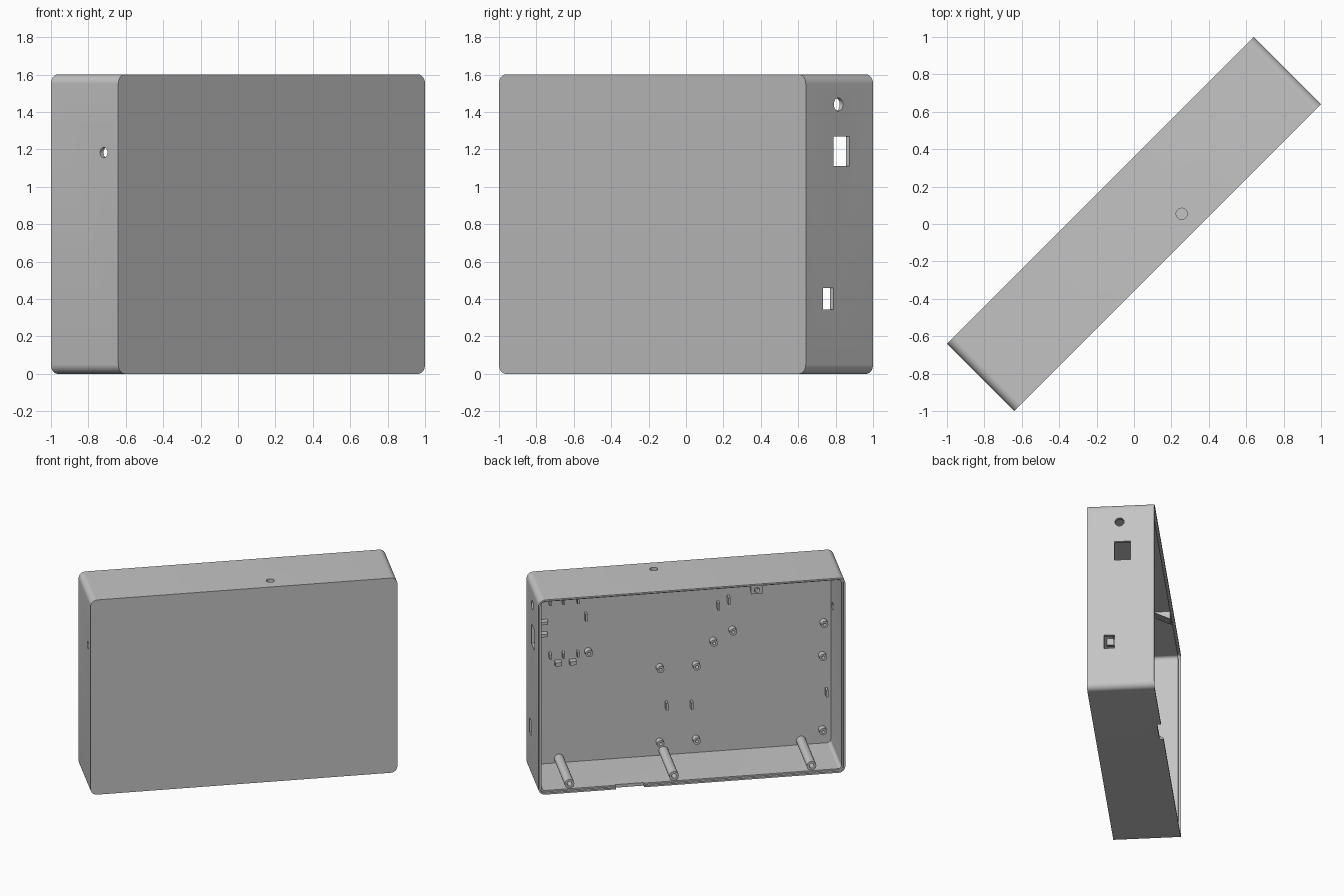
import bpy, bmesh, math
from mathutils import Matrix, Vector

if "Cube" in bpy.data.objects:
    bpy.data.objects.remove(bpy.data.objects["Cube"])

# Local frame: u along the length, d = depth from the open rim, z up
HALF, DEPTH, HEIGHT, WALL = 1.16, 0.509, 1.6, 0.025
FLOOR = DEPTH - WALL
TURN = Matrix.Rotation(math.radians(45), 4, 'Z')

grey = bpy.data.materials.new("case_grey")
grey.use_nodes = True
grey.diffuse_color = (0.55, 0.55, 0.55, 1)
grey.node_tree.nodes["Principled BSDF"].inputs["Base Color"].default_value = grey.diffuse_color


def pos(u, d, z):
    return Vector((u, DEPTH / 2 - d, z))


def finish(bm, name):
    bmesh.ops.recalc_face_normals(bm, faces=bm.faces)
    bm.transform(TURN)
    mesh = bpy.data.meshes.new(name)
    bm.to_mesh(mesh)
    bm.free()
    mesh.materials.append(grey)
    obj = bpy.data.objects.new(name, mesh)
    bpy.context.collection.objects.link(obj)
    return obj


def smooth(obj):
    bpy.ops.object.select_all(action='DESELECT')
    obj.select_set(True)
    bpy.context.view_layer.objects.active = obj
    bpy.ops.object.shade_smooth_by_angle(angle=math.radians(35))


def rounded_slab(name, inset, radius, d0, d1):
    """Rounded rectangle in u and z, extruded along the depth."""
    bm = bmesh.new()
    verts = []
    for k, (su, sz) in enumerate([(1, 1), (-1, 1), (-1, -1), (1, -1)]):
        cu = su * (HALF - inset - radius)
        cz = HEIGHT / 2 + sz * (HEIGHT / 2 - inset - radius)
        for i in range(9):
            a = math.pi / 2 * (k + i / 8)
            verts.append(bm.verts.new(pos(cu + radius * math.cos(a), d0,
                                          cz + radius * math.sin(a))))
    face = bm.faces.new(verts)
    out = bmesh.ops.extrude_face_region(bm, geom=[face])
    moved = [v for v in out["geom"] if isinstance(v, bmesh.types.BMVert)]
    bmesh.ops.translate(bm, verts=moved, vec=(0, d0 - d1, 0))
    return finish(bm, name)


def add_box(bm, u, d, z):
    """Box between (low, high) pairs."""
    mid = pos(sum(u) / 2, sum(d) / 2, sum(z) / 2)
    size = (u[1] - u[0], d[1] - d[0], z[1] - z[0], 1)
    bmesh.ops.create_cube(bm, size=1, matrix=Matrix.Translation(mid) @ Matrix.Diagonal(size))


def box(name, u, d, z):
    bm = bmesh.new()
    add_box(bm, u, d, z)
    return finish(bm, name)


def rod(name, centre, radius, length, axis):
    bm = bmesh.new()
    turn = Matrix.Rotation(math.pi / 2, 4, axis) if axis else Matrix()
    bmesh.ops.create_cone(bm, cap_ends=True, segments=24, radius1=radius, radius2=radius,
                          depth=length, matrix=Matrix.Translation(pos(*centre)) @ turn)
    return finish(bm, name)


def add_tube(bm, u, z, top, outer, inner, hole):
    """Post standing on the inner face, with a blind screw hole."""
    rings = []
    for r, d in [(outer, FLOOR + 0.005), (outer, top), (inner, top), (inner, top + hole)]:
        rings.append([bm.verts.new(pos(u + r * math.cos(a), d, z + r * math.sin(a)))
                      for a in [math.tau * i / 20 for i in range(20)]])
    for low, high in zip(rings, rings[1:]):
        for i in range(20):
            j = (i + 1) % 20
            bm.faces.new((low[i], low[j], high[j], high[i]))
    bm.faces.new(rings[0])
    bm.faces.new(rings[-1])


def cut(target, cutters):
    bpy.context.view_layer.objects.active = target
    for cutter in cutters:
        mod = target.modifiers.new("cut", 'BOOLEAN')
        mod.operation, mod.solver, mod.object = 'DIFFERENCE', 'EXACT', cutter
        bpy.ops.object.modifier_apply(modifier=mod.name)
        bpy.data.objects.remove(cutter)


# Case: hollow tray with a stepped rim, ports and a cable notch
case = rounded_slab("case", 0, 0.05, 0, DEPTH)
end = (HALF - 0.1, HALF + 0.1)
cut(case, [
    rounded_slab("cavity", WALL, 0.028, -0.1, FLOOR),
    rounded_slab("rim_step", 0.013, 0.038, -0.1, 0.02),
    rod("jack_hole", (HALF, 0.262, 1.44), 0.035, 0.2, 'Y'),
    box("large_port", end, (0.18, 0.3), (1.11, 1.27)),
    box("small_port", end, (0.3, 0.38), (0.345, 0.46)),
    rod("side_hole", (-HALF, 0.4, 1.183), 0.028, 0.2, 'Y'),
    rod("top_hole", (0.219, 0.396, HEIGHT), 0.03, 0.2, None),
    box("cable_notch", (0.36, 0.575), (-0.1, 0.03), (-0.1, 0.1)),
])
smooth(case)

# Long lid posts along the bottom
bm = bmesh.new()
for u in (0.92, 0.13, -0.91):
    add_tube(bm, u, 0.06, 0.03, 0.036, 0.018, 0.15)
smooth(finish(bm, "lid_posts"))

# Short board standoffs
bm = bmesh.new()
for u, z in [(0.7, 0.925), (0.16, 0.75), (0.16, 0.14), (-0.115, 0.75), (-0.115, 0.14),
             (-0.245, 0.935), (-0.39, 1.015), (-1.08, 1.02), (-1.07, 0.75), (-1.07, 0.14)]:
    add_tube(bm, u, z, FLOOR - 0.05, 0.028, 0.012, 0.04)
smooth(finish(bm, "board_standoffs"))

# Thin upright clips
bm = bmesh.new()
for u, z in [(0.72, 1.22), (-0.28, 1.23), (-0.36, 1.27), (0.11, 0.44), (-0.08, 0.43), (-1.1, 0.45)]:
    add_box(bm, (u - 0.008, u + 0.008), (FLOOR - 0.05, FLOOR + 0.005), (z - 0.028, z + 0.028))
finish(bm, "board_clips")

# Small holder near the upper ports: two rows of tabs, side stops and feet
bm = bmesh.new()
deep = (FLOOR - 0.05, FLOOR + 0.005)
for u in (0.99, 0.89, 0.78):
    for z in (1.36, 0.92):
        add_box(bm, (u - 0.008, u + 0.008), deep, (z - 0.02, z + 0.02))
for z in (1.1, 1.2):
    add_box(bm, (1.01, 1.06), deep, (z - 0.012, z + 0.012))
for u in (0.93, 0.82):
    add_box(bm, (u - 0.025, u + 0.025), deep, (0.84, 0.87))
finish(bm, "module_holder")

# Wedge lug under the top wall, with a screw hole
bm = bmesh.new()
add_box(bm, (-0.54, -0.45), (0.02, 0.14), (1.51, 1.58))
for v in bm.verts:
    if v.co.y < DEPTH / 2 - 0.1 and v.co.z < 1.55:
        v.co.z = 1.57
lug = finish(bm, "lid_lug")
cut(lug, [rod("lug_hole", (-0.495, 0.02, 1.543), 0.02, 0.08, 'X')])
smooth(lug)
